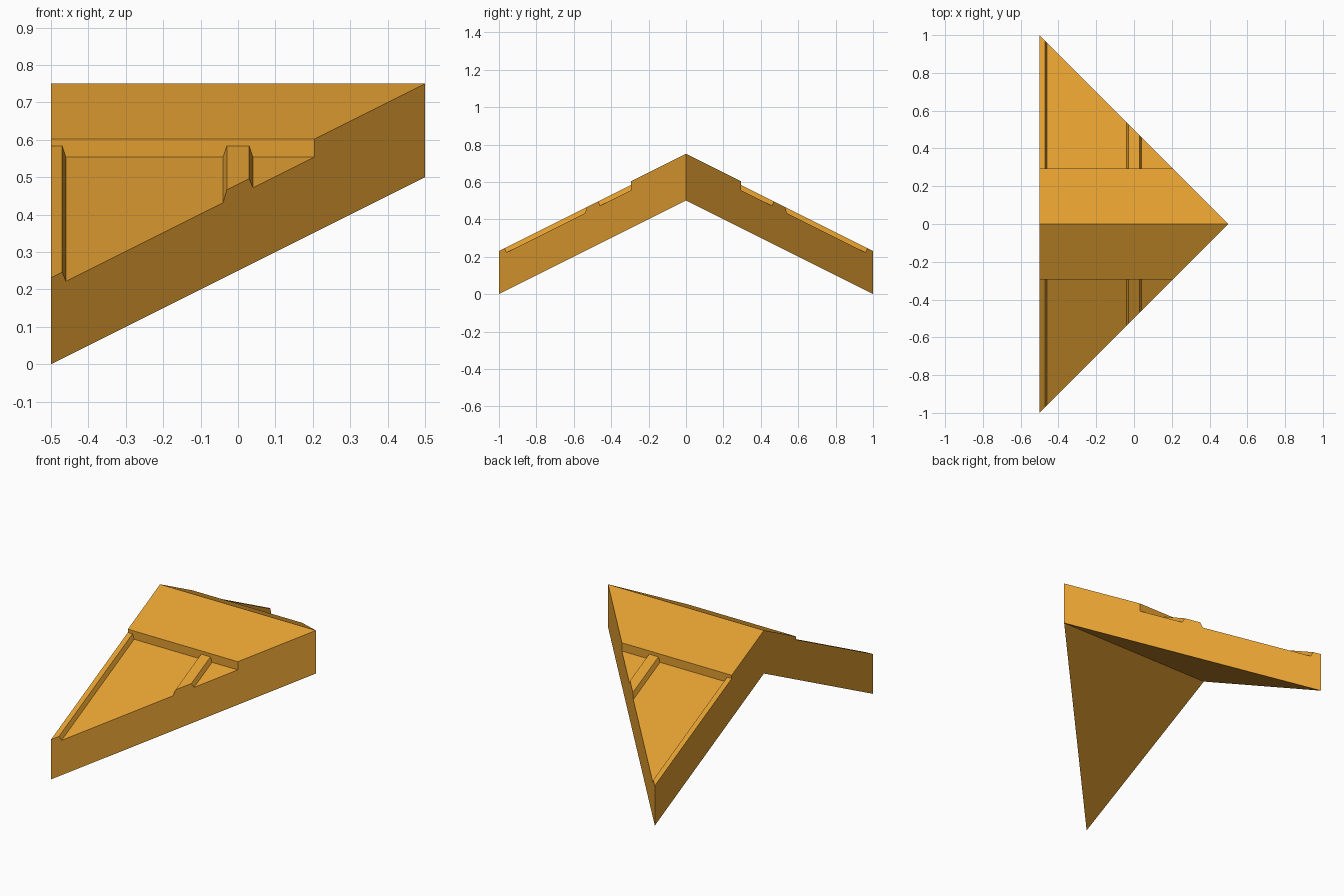
import bpy
import bmesh

cube = bpy.data.objects.get("Cube")
if cube:
    bpy.data.objects.remove(cube, do_unlink=True)

SLOPE, THICKNESS = 0.5, 0.25
RIDGE = 0.75
RIDGE_HALF, RIB_DROP, PANEL_DROP = 0.295, 0.019, 0.048

ochre = bpy.data.materials.new("ochre")
colour = (0.75, 0.34, 0.03, 1)
ochre.diffuse_color = colour
ochre.use_nodes = True
ochre.node_tree.nodes["Principled BSDF"].inputs["Base Color"].default_value = colour


def roof_z(y, drop=0):
    return RIDGE - SLOPE * abs(y) - drop


def add_prism(bm, ring_a, ring_b):
    """Close the gap between two matching rings of points."""
    a = [bm.verts.new(p) for p in ring_a]
    b = [bm.verts.new(p) for p in ring_b]
    bm.faces.new(a)
    bm.faces.new(b)
    for i in range(len(a)):
        j = (i + 1) % len(a)
        bm.faces.new((a[i], a[j], b[j], b[i]))


def make_object(name, bm):
    bmesh.ops.recalc_face_normals(bm, faces=bm.faces[:])
    mesh = bpy.data.meshes.new(name)
    bm.to_mesh(mesh)
    bm.free()
    mesh.materials.append(ochre)
    obj = bpy.data.objects.new(name, mesh)
    bpy.context.collection.objects.link(obj)
    return obj


# Roof corner: thick folded triangle, one flat sheet per side of the ridge
bm = bmesh.new()
for side in (1, -1):
    plan = [(-0.5, 0), (0.5, 0), (-0.5, side)]
    add_prism(bm, [(x, y, roof_z(y)) for x, y in plan],
              [(x, y, roof_z(y, THICKNESS)) for x, y in plan])
bmesh.ops.remove_doubles(bm, verts=bm.verts[:], dist=0.0001)
# Drop the shared wall under the ridge
inner = [f for f in bm.faces if all(abs(v.co.y) < 0.001 for v in f.verts)]
bmesh.ops.delete(bm, geom=inner, context='FACES_ONLY')
roof = make_object("roof_corner", bm)

# Cutter: leaves the raised ridge band, the edge rib and the middle rib
section = [(-0.6, RIB_DROP), (-0.47, RIB_DROP), (-0.46, PANEL_DROP),
           (-0.04, PANEL_DROP), (-0.03, RIB_DROP), (0.03, RIB_DROP),
           (0.04, PANEL_DROP), (0.6, PANEL_DROP), (0.6, -0.2), (-0.6, -0.2)]
bm = bmesh.new()
for side in (1, -1):
    rings = [[(x, y, roof_z(y, drop)) for x, drop in section]
             for y in (side * RIDGE_HALF, side * 1.2)]
    add_prism(bm, *rings)
cutter = make_object("panel_cutter", bm)
cutter.hide_render = True

cut = roof.modifiers.new("sunken_panels", 'BOOLEAN')
cut.operation = 'DIFFERENCE'
cut.solver = 'EXACT'
cut.object = cutter
bpy.context.view_layer.objects.active = roof
bpy.ops.object.modifier_apply(modifier=cut.name)
bpy.data.objects.remove(cutter, do_unlink=True)
